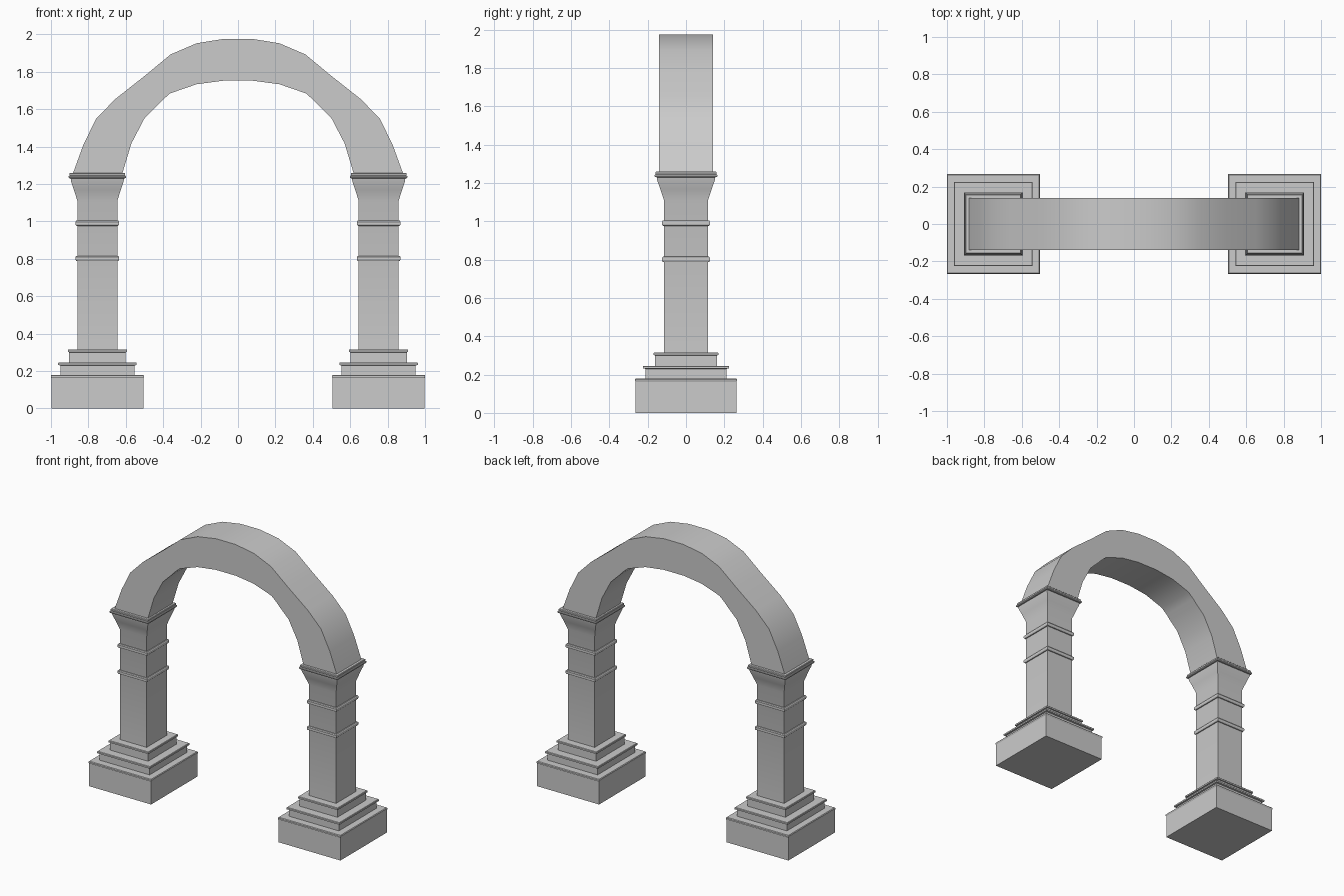
import bpy, bmesh, math

if "Cube" in bpy.data.objects:
    bpy.data.objects.remove(bpy.data.objects["Cube"])

PILLAR_X = 0.752
DEPTH_RATIO = 1.07   # pillars are slightly deeper than wide


def finish(name, bm):
    bmesh.ops.recalc_face_normals(bm, faces=bm.faces)
    mesh = bpy.data.meshes.new(name)
    bm.to_mesh(mesh)
    bm.free()
    obj = bpy.data.objects.new(name, mesh)
    bpy.context.collection.objects.link(obj)
    bpy.ops.object.select_all(action='DESELECT')
    obj.select_set(True)
    bpy.context.view_layer.objects.active = obj
    bpy.ops.object.shade_smooth_by_angle(angle=math.radians(25))
    return obj


def square_loft(name, profile, cx):
    """Stack rectangular rings from (half width, height) pairs."""
    bm = bmesh.new()
    rings = []
    for w, z in profile:
        d = w * DEPTH_RATIO
        rings.append([bm.verts.new((cx + sx * w, sy * d, z))
                      for sx, sy in ((-1, -1), (1, -1), (1, 1), (-1, 1))])
    for a, b in zip(rings, rings[1:]):
        for i in range(4):
            j = (i + 1) % 4
            bm.faces.new((a[i], a[j], b[j], b[i]))
    bm.faces.new(rings[0])
    bm.faces.new(rings[-1])
    return finish(name, bm)


# Profiles of the pillar parts: stepped base, shaft with flare, capital
base = [(.246, 0), (.246, .163), (.249, .168), (.249, .175), (.245, .18),
        (.198, .18), (.198, .23), (.210, .232), (.210, .243), (.207, .246),
        (.151, .246), (.151, .30), (.158, .302), (.158, .313), (.155, .316),
        (.107, .316)]
shaft = [(.107, .31), (.107, 1.11), (.125, 1.168), (.140, 1.212), (.143, 1.232)]
capital = [(.143, 1.23), (.151, 1.231), (.154, 1.235), (.154, 1.241),
           (.151, 1.245), (.147, 1.246), (.149, 1.250), (.149, 1.257), (.146, 1.26)]


def band(z):
    return [(.106, z - .016), (.113, z - .015), (.117, z - .008),
            (.117, z + .006), (.113, z + .012), (.106, z + .013)]


for side, sx in (("left", -1), ("right", 1)):
    cx = sx * PILLAR_X
    square_loft(side + "_base", base, cx)
    square_loft(side + "_shaft", shaft, cx)
    square_loft(side + "_lower_band", band(.803), cx)
    square_loft(side + "_upper_band", band(.992), cx)
    square_loft(side + "_capital", capital, cx)

# Arch: matching outer and inner outlines, mirrored across x
outer = [(.882, 1.258), (.826, 1.412), (.757, 1.551), (.655, 1.655),
         (.495, 1.781), (.36, 1.893), (.222, 1.952), (.075, 1.976)]
inner = [(.618, 1.258), (.57, 1.417), (.5, 1.551), (.435, 1.615),
         (.405, 1.647), (.364, 1.684), (.222, 1.733), (.08, 1.752)]


def mirrored(pts):
    return [(-x, z) for x, z in pts] + pts[::-1]


bm = bmesh.new()
sections = []
for (ox, oz), (ix, iz) in zip(mirrored(outer), mirrored(inner)):
    sections.append([bm.verts.new(p) for p in
                     ((ox, -.14, oz), (ox, .14, oz), (ix, .14, iz), (ix, -.14, iz))])
for a, b in zip(sections, sections[1:]):
    for i in range(4):
        j = (i + 1) % 4
        bm.faces.new((a[i], a[j], b[j], b[i]))
bm.faces.new(sections[0])
bm.faces.new(sections[-1])
finish("arch", bm)
